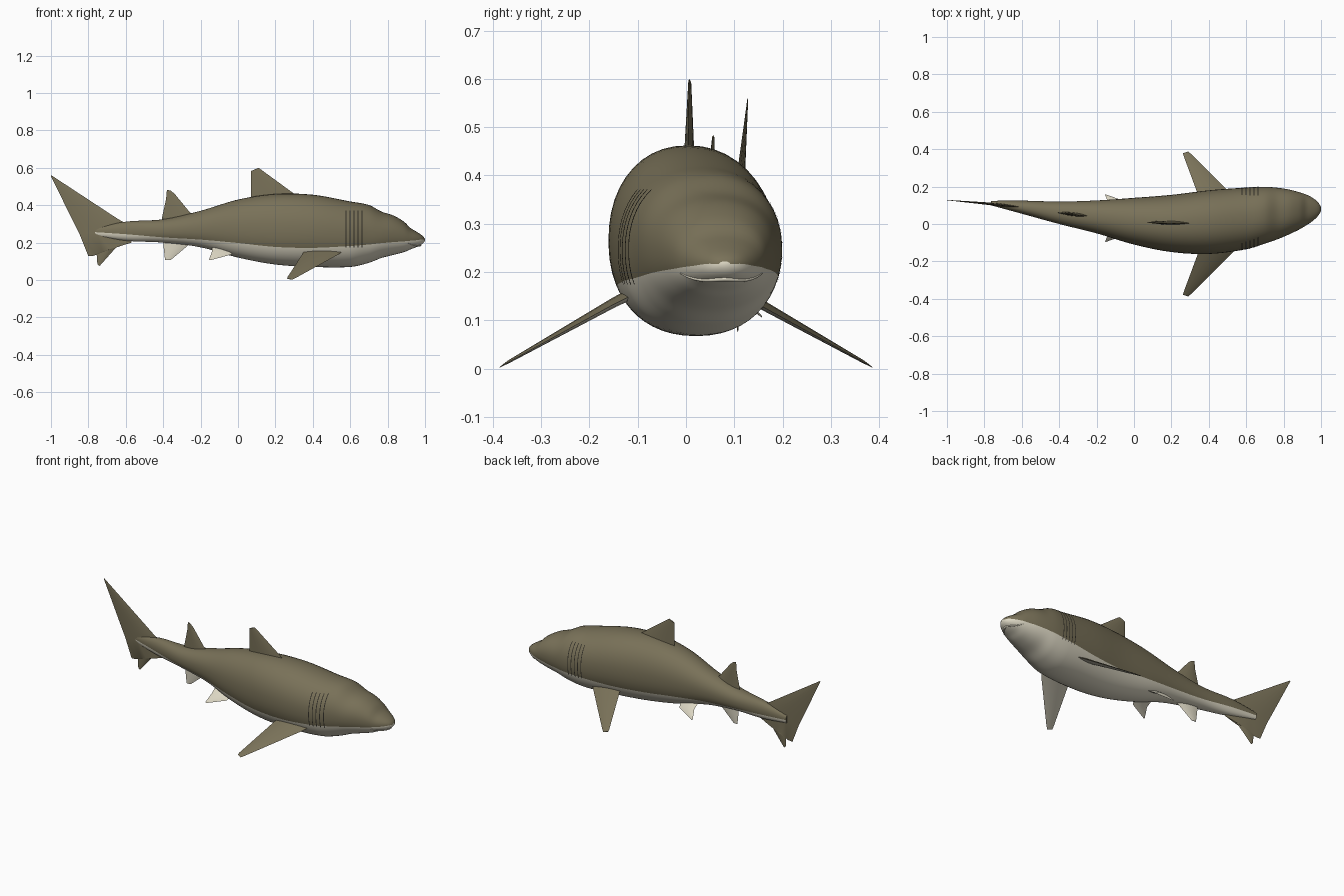
import bpy, bmesh, math
from mathutils import Vector

if "Cube" in bpy.data.objects:
    bpy.data.objects.remove(bpy.data.objects["Cube"])


def material(name, rgb):
    m = bpy.data.materials.new(name)
    m.diffuse_color = (*rgb, 1)
    m.use_nodes = True
    m.node_tree.nodes["Principled BSDF"].inputs["Base Color"].default_value = m.diffuse_color
    return m


OLIVE = material("olive_skin", (0.19, 0.165, 0.098))
CREAM = material("cream_belly", (0.72, 0.68, 0.55))
DARK = material("dark_gill", (0.03, 0.027, 0.02))


def finish(name, bm, mats, angle=40):
    bmesh.ops.recalc_face_normals(bm, faces=bm.faces)
    me = bpy.data.meshes.new(name)
    bm.to_mesh(me)
    bm.free()
    for m in mats:
        me.materials.append(m)
    ob = bpy.data.objects.new(name, me)
    bpy.context.collection.objects.link(ob)
    bpy.ops.object.select_all(action='DESELECT')
    ob.select_set(True)
    bpy.context.view_layer.objects.active = ob
    bpy.ops.object.shade_smooth_by_angle(angle=math.radians(angle))
    return ob


# Body stations: x, top z, bottom z, centre y, half width, colour seam z
ROWS = [
    (-0.765, 0.280, 0.235, 0.112, 0.012, 0.256),
    (-0.60, 0.312, 0.210, 0.090, 0.035, 0.245),
    (-0.40, 0.325, 0.200, 0.060, 0.060, 0.228),
    (-0.20, 0.370, 0.175, 0.038, 0.088, 0.216),
    (0.00, 0.430, 0.120, 0.015, 0.125, 0.198),
    (0.20, 0.460, 0.083, 0.003, 0.153, 0.177),
    (0.40, 0.456, 0.070, 0.010, 0.170, 0.172),
    (0.60, 0.420, 0.070, 0.030, 0.165, 0.182),
    (0.70, 0.401, 0.092, 0.047, 0.152, 0.190),
    (0.767, 0.366, 0.118, 0.056, 0.138, 0.197),
    (0.835, 0.343, 0.135, 0.065, 0.118, 0.203),
    (0.89, 0.310, 0.150, 0.071, 0.097, 0.207),
    (0.92, 0.280, 0.163, 0.075, 0.083, 0.210),
    (0.955, 0.258, 0.176, 0.078, 0.062, 0.213),
    (0.985, 0.238, 0.192, 0.080, 0.036, 0.217),
    (0.999, 0.222, 0.208, 0.080, 0.012, 0.217),
]


def station(x):
    """Smooth interpolation of the body table."""
    i = 0
    while i < len(ROWS) - 2 and x > ROWS[i + 1][0]:
        i += 1

    def slope(k, c):
        a, b = ROWS[max(k - 1, 0)], ROWS[min(k + 1, len(ROWS) - 1)]
        return (b[c] - a[c]) / (b[0] - a[0])
    p, q = ROWS[i], ROWS[i + 1]
    d = q[0] - p[0]
    t = (x - p[0]) / d
    return [(2*t**3 - 3*t*t + 1) * p[c] + (t**3 - 2*t*t + t) * d * slope(i, c)
            + (3*t*t - 2*t**3) * q[c] + (t**3 - t*t) * d * slope(i + 1, c) for c in range(1, 6)]


POW = 2.2


def spow(v, e):
    return math.copysign(abs(v) ** e, v)


def surface(x, ang, grow=0.0):
    top, bot, cy, hw, _ = station(x)
    return Vector((x, cy + (hw + grow) * spow(math.cos(ang), 2 / POW),
                   (top + bot) / 2 + ((top - bot) / 2 + grow) * spow(math.sin(ang), 2 / POW)))


def angle_at(x, z):
    top, bot = station(x)[:2]
    s = max(-0.95, min(0.95, (z - (top + bot) / 2) / ((top - bot) / 2)))
    return math.asin(spow(s, POW / 2))


# Body: rings whose vertices follow the colour seam
UP, LOW = 28, 20
xs = [-0.765 + 1.365 * i / 40 for i in range(40)] + [0.6 + 0.399 * i / 36 for i in range(37)]
bm = bmesh.new()
rings = []
for x in xs:
    a = angle_at(x, station(x)[4])
    angs = [a + (math.pi - 2 * a) * j / UP for j in range(UP)]
    angs += [math.pi - a + (math.pi + 2 * a) * j / LOW for j in range(LOW)]
    rings.append([bm.verts.new(surface(x, t)) for t in angs])
N = UP + LOW
for r, s in zip(rings, rings[1:]):
    for j in range(N):
        f = bm.faces.new((r[j], r[(j + 1) % N], s[(j + 1) % N], s[j]))
        f.material_index = 0 if j < UP else 1
bm.faces.new(rings[0])
bm.faces.new(rings[-1]).material_index = 1
finish("body", bm, [OLIVE, CREAM], 60)


# Fins: lens-shaped sections lofted along rows of (leading, trailing, half thickness)
def fin(name, rows, side, mats, under=False):
    bm = bmesh.new()
    side = Vector(side).normalized()
    K = 6
    loops = []
    for le, te, th in rows:
        le, te = Vector(le), Vector(te)
        pts = [le.lerp(te, k / K) + side * th * math.sin(math.pi * k / K) ** 0.8 for k in range(K)]
        pts += [te.lerp(le, k / K) - side * th * math.sin(math.pi * k / K) ** 0.8 for k in range(K)]
        loops.append([bm.verts.new(p) for p in pts])
    for a, b in zip(loops, loops[1:]):
        for k in range(2 * K):
            m = (k + 1) % (2 * K)
            f = bm.faces.new((a[k], a[m], b[m], b[k]))
            # pale underside on the paired fins
            f.material_index = 1 if under and k >= K else 0
    bm.faces.new(loops[0])
    bm.faces.new(loops[-1])
    return finish(name, bm, mats)


def mid(x, z):
    """Point on the curved centre plane of the body."""
    if x < -0.6:
        return (x, 0.090 + (-0.6 - x) * 0.08 + 0.006 * min(1, (-0.6 - x) / 0.15), z)
    return (x, station(x)[2], z)


def upright(name, rows, mat):
    fin(name, [(mid(*le), mid(*te), th) for le, te, th in rows], (0.1, 1, 0), [mat])


upright("dorsal_fin", [((0.35, 0.425), (0.07, 0.42), 0.012), ((0.295, 0.465), (0.07, 0.45), 0.010),
                       ((0.11, 0.60), (0.07, 0.583), 0.003)], OLIVE)
upright("second_dorsal_fin", [((-0.22, 0.335), (-0.41, 0.31), 0.010), ((-0.26, 0.365), (-0.405, 0.34), 0.009),
                              ((-0.34, 0.462), (-0.385, 0.43), 0.004),
                              ((-0.36, 0.478), (-0.38, 0.483), 0.002)], OLIVE)
upright("anal_fin", [((-0.25, 0.20), (-0.40, 0.22), 0.009), ((-0.275, 0.178), (-0.40, 0.195), 0.008),
                     ((-0.36, 0.107), (-0.39, 0.106), 0.002)], CREAM)
upright("tail_fin", [((-0.998, 0.560), (-1.0, 0.555), 0.001), ((-0.64, 0.325), (-0.87, 0.29), 0.007),
                     ((-0.575, 0.29), (-0.845, 0.24), 0.008), ((-0.57, 0.20), (-0.80, 0.128), 0.007),
                     ((-0.64, 0.182), (-0.77, 0.13), 0.006), ((-0.66, 0.165), (-0.757, 0.155), 0.005),
                     ((-0.74, 0.075), (-0.752, 0.085), 0.001)], OLIVE)

# Paired fins, mirrored left and right
for s, tag in ((-1, "right"), (1, "left")):
    fin(tag + "_pectoral_fin",
        [((0.57, s * 0.10, 0.158), (0.36, s * 0.10, 0.165), 0.012),
         ((0.53, s * 0.15, 0.133), (0.345, s * 0.15, 0.140), 0.010),
         ((0.31, s * 0.37, 0.012), (0.265, s * 0.365, 0.016), 0.003),
         ((0.29, s * 0.387, 0.002), (0.262, s * 0.378, 0.008), 0.001)],
        (0, s * 0.5, 0.87), [OLIVE, CREAM], True)
    c = 0.031
    fin(tag + "_pelvic_fin",
        [((-0.02, c + s * 0.055, 0.155), (-0.14, c + s * 0.055, 0.175), 0.007),
         ((-0.04, c + s * 0.088, 0.135), (-0.138, c + s * 0.085, 0.155), 0.006),
         ((-0.148, c + s * 0.126, 0.106), (-0.155, c + s * 0.125, 0.110), 0.001)],
        (0, s * 0.5, 0.87), [CREAM])

# Gill slits: five thin strips on each flank
for s, tag in ((-1, "right"), (1, "left")):
    bm = bmesh.new()
    for i in range(5):
        x = 0.577 + 0.0215 * i
        prev = None
        for k in range(15):
            z = 0.175 + 0.195 * k / 14
            pair = []
            for dx in (-0.0022, 0.0022):
                t = angle_at(x + dx, z)
                pair.append(bm.verts.new(surface(x + dx, t if s > 0 else math.pi - t, 0.0015)))
            if prev:
                bm.faces.new((prev[0], prev[1], pair[1], pair[0]))
            prev = pair
    finish(tag + "_gill_slits", bm, [DARK])

# Mouth: a soft lip fold around the underside of the snout
cu = bpy.data.curves.new("mouth_lip", 'CURVE')
cu.dimensions = '3D'
cu.bevel_depth = 0.005
sp = cu.splines.new('POLY')
sp.points.add(16)
for k, p in enumerate(sp.points):
    u = k / 8 - 1
    p.co = (*surface(0.975 - 0.07 * u * u, math.radians(-90 + 68 * u)), 1)
    p.radius = 1 - 0.7 * u * u
cu.materials.append(CREAM)
bpy.context.collection.objects.link(bpy.data.objects.new("mouth_lip", cu))
